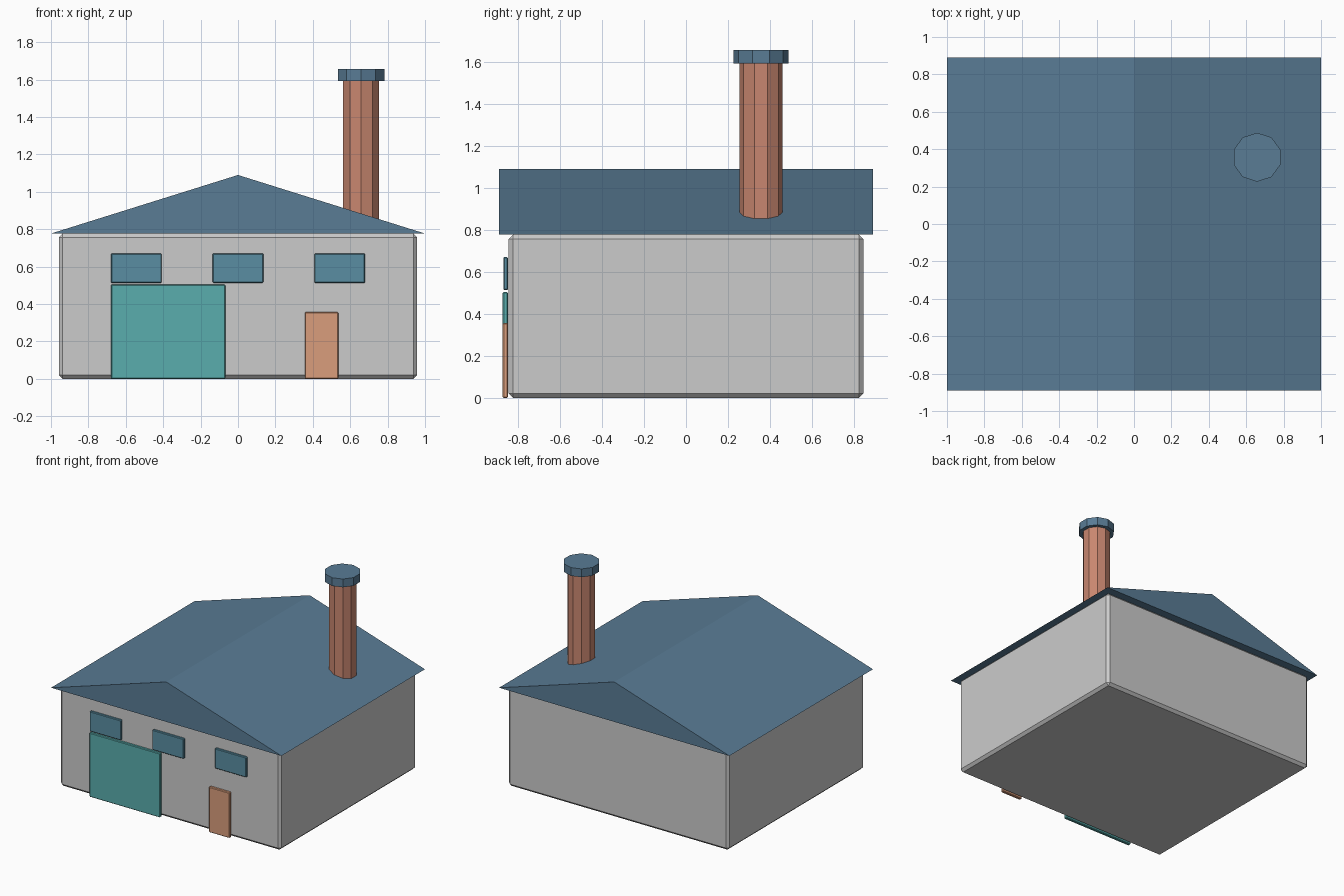
import bpy, bmesh

if "Cube" in bpy.data.objects:
    bpy.data.objects.remove(bpy.data.objects["Cube"])


def material(name, rgb):
    m = bpy.data.materials.new(name)
    m.diffuse_color = (*rgb, 1)
    m.use_nodes = True
    m.node_tree.nodes["Principled BSDF"].inputs["Base Color"].default_value = m.diffuse_color
    return m


roof_blue = material("roof_blue", (0.10, 0.20, 0.30))
window_blue = material("window_blue", (0.10, 0.27, 0.36))
teal = material("teal", (0.10, 0.42, 0.42))
orange = material("orange", (0.70, 0.34, 0.20))
brick = material("brick", (0.58, 0.24, 0.16))


def box(name, x, y, z, bevel, mat=None):
    """Chamfered box from (min, max) ranges."""
    bm = bmesh.new()
    bmesh.ops.create_cube(bm, size=1)
    for v in bm.verts:
        v.co = [r[0] if c < 0 else r[1] for c, r in zip(v.co, (x, y, z))]
    bmesh.ops.bevel(bm, geom=bm.edges[:], offset=bevel, segments=1,
                    affect='EDGES')
    return finish(name, bm, mat)


def finish(name, bm, mat):
    me = bpy.data.meshes.new(name)
    bmesh.ops.recalc_face_normals(bm, faces=bm.faces[:])
    bm.to_mesh(me)
    bm.free()
    ob = bpy.data.objects.new(name, me)
    bpy.context.collection.objects.link(ob)
    if mat:
        me.materials.append(mat)
    return ob


def column(name, radius, z0, z1, mat):
    """Ten-sided upright prism at the chimney position."""
    bpy.ops.mesh.primitive_cylinder_add(
        vertices=10, radius=radius, depth=z1 - z0,
        location=(0.658, 0.357, (z0 + z1) / 2))
    ob = bpy.context.object
    ob.name = name
    ob.data.materials.append(mat)


# Walls
box("walls", (-0.957, 0.957), (-0.845, 0.845), (0, 0.777), 0.02)

# Gable roof: triangle profile extruded front to back
bm = bmesh.new()
tri = bm.faces.new([bm.verts.new((x, -0.89, z))
                    for x, z in ((-1, 0.777), (1, 0.777), (0, 1.09))])
ext = bmesh.ops.extrude_face_region(bm, geom=[tri], use_keep_orig=True)
for g in ext["geom"]:
    if isinstance(g, bmesh.types.BMVert):
        g.co.y = 0.89
finish("roof", bm, roof_blue)

# Garage door, entrance door and windows on the front wall
front = (-0.873, -0.848)
box("garage_door", (-0.68, -0.067), front, (0, 0.504), 0.005, teal)
box("entrance_door", (0.357, 0.537), front, (0, 0.357), 0.005, orange)
for i, cx in enumerate((-0.544, 0, 0.544)):
    box(f"window_{i + 1}", (cx - 0.136, cx + 0.136), (-0.87, -0.848),
        (0.513, 0.671), 0.005, window_blue)

# Chimney with cap
column("chimney", 0.102, 0.78, 1.6, brick)
column("chimney_cap", 0.131, 1.593, 1.658, roof_blue)
